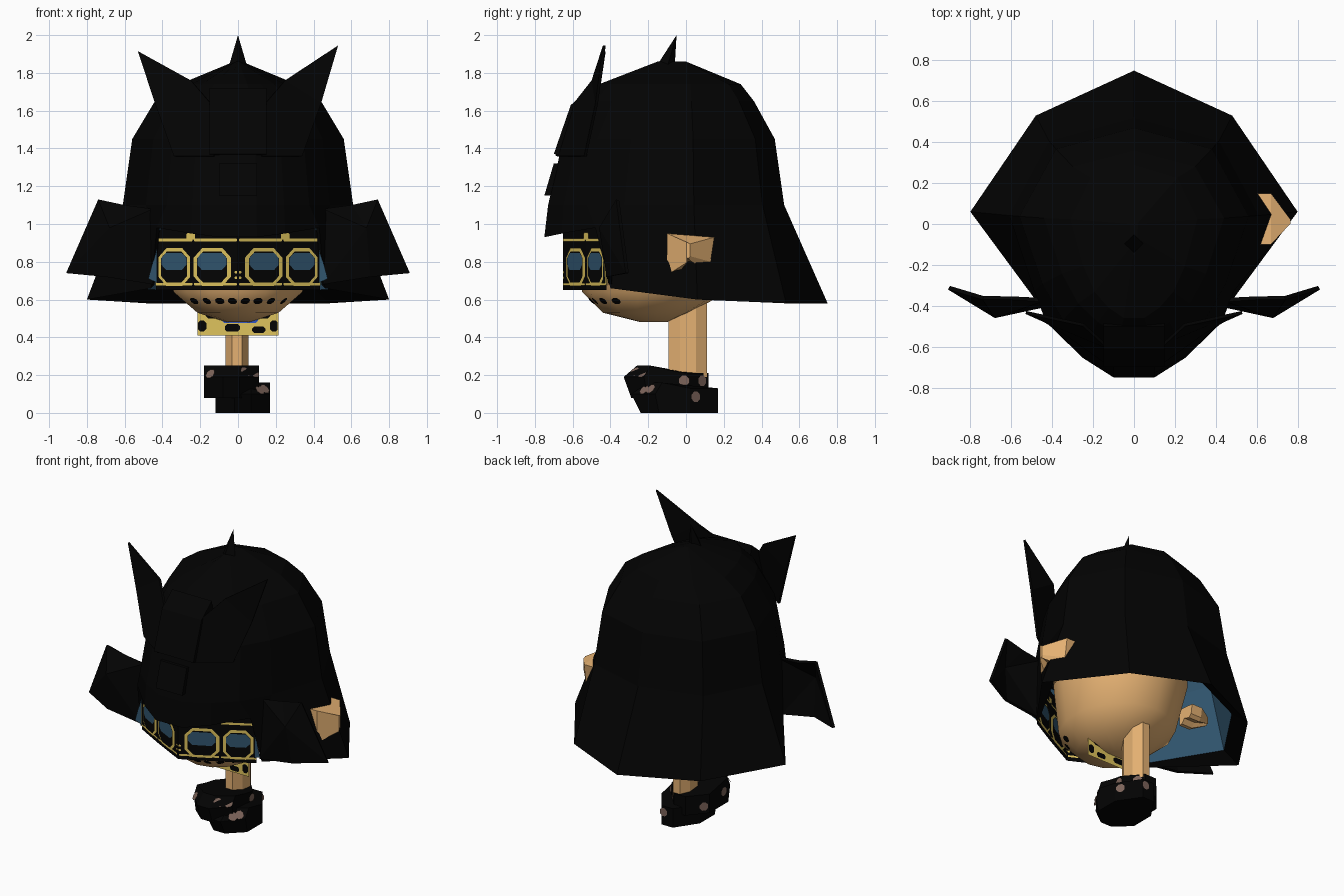
import bpy, bmesh, math
from mathutils import Vector
from mathutils.bvhtree import BVHTree

if "Cube" in bpy.data.objects:
    bpy.data.objects.remove(bpy.data.objects["Cube"], do_unlink=True)


def material(name, r, g, b):
    m = bpy.data.materials.new(name)
    m.use_nodes = True
    m.diffuse_color = (r, g, b, 1)
    node = m.node_tree.nodes["Principled BSDF"]
    node.inputs["Base Color"].default_value = (r, g, b, 1)
    node.inputs["Roughness"].default_value = 0.9
    return m


BLACK = material("black", .001, .001, .001)
SKIN = material("skin", .78, .44, .17)
GOLD = material("gold", .74, .55, .11)
BLUE = material("slate_blue", .03, .09, .155)
BRIGHT = material("bright_blue", .03, .09, .55)
BROWN = material("dusty_brown", .2, .125, .1)


def build(name, verts, faces, mats, smooth=False, thick=0):
    me = bpy.data.meshes.new(name)
    me.from_pydata([tuple(v) for v in verts], [], faces)
    bm = bmesh.new()
    bm.from_mesh(me)
    bmesh.ops.recalc_face_normals(bm, faces=bm.faces)
    bm.to_mesh(me)
    bm.free()
    for m in mats:
        me.materials.append(m)
    for p in me.polygons:
        p.use_smooth = smooth
    ob = bpy.data.objects.new(name, me)
    bpy.context.collection.objects.link(ob)
    if thick:
        ob.modifiers.new("thickness", 'SOLIDIFY').thickness = thick
    return ob


def loft(name, rings, mats, bottom=True, **kw):
    n = len(rings[0])
    faces = [(r * n + i, r * n + (i + 1) % n, (r + 1) * n + (i + 1) % n, (r + 1) * n + i)
             for r in range(len(rings) - 1) for i in range(n)]
    last = (len(rings) - 1) * n
    faces.append(tuple(range(last, last + n)))
    if bottom:
        faces.append(tuple(reversed(range(n))))
    return build(name, [v for r in rings for v in r], faces, mats, **kw)


def mirrored(half):
    return half + [(-x, y, z) for x, y, z in reversed(half[1:])]


def prism(name, profile, x0, x1, mat, taper=1):
    # side profile swept across x, drawn in towards both ends by the taper
    mid = sum(y for y, z in profile) / len(profile)
    layers = [(0, taper), (.35, 1), (.65, 1), (1, taper)]
    return loft(name, [[(x0 + (x1 - x0) * t, mid + (y - mid) * s, z) for y, z in profile]
                       for t, s in layers], [mat])


def octagon(w, h, cut=.3):
    c = min(w, h) * cut
    return [(sx * (w / 2 - a), sz * (h / 2 - b)) for sx, sz, a, b in
            ((1, 1, c, 0), (1, 1, 0, c), (1, -1, 0, c), (1, -1, c, 0),
             (-1, -1, c, 0), (-1, -1, 0, c), (-1, 1, 0, c), (-1, 1, c, 0))]


def decal(name, target, origin, direction, w, h, mat):
    # thin patch laid on a surface where a ray meets it
    me = target.data
    tree = BVHTree.FromPolygons([v.co for v in me.vertices], [tuple(p.vertices) for p in me.polygons])
    hit, normal, _, _ = tree.ray_cast(Vector(origin), Vector(direction))
    if hit is None:
        return
    if normal.dot(Vector(direction)) > 0:
        normal = -normal
    q = normal.to_track_quat('Z', 'Y')
    pts = [hit + normal * .004 + q @ Vector((a, b, 0)) for a, b in octagon(w, h)]
    build(name, pts, [tuple(range(8))], [mat])


# hair: open bell with a lower back and sides, a raised fringe and a turned-in hem
unit = [(0, 1), (.68, .78), (1, .08), (.8, -.45), (.62, -.72), (.4, -.89), (.16, -1)]


def hair_ring(z, hx, front, back):
    return mirrored([(u * hx, v * (back if v > 0 else -front), z) for u, v in unit])


hem_half = [(0, .75, .58), (.48, .53, .58), (.8, .06, .6), (.46, -.4, .66),
            (.43, -.48, .98), (.25, -.655, .95), (.1, -.75, .93)]
hem = mirrored(hem_half)
turn = mirrored([(x * f, y * f, z + (1 - f) * .5) for (x, y, z), f in
                 zip(hem_half, (.86, .86, .86, .96, .96, .96, .96))])
levels = [hair_ring(1.1, .61, -.73, .52), hair_ring(1.45, .56, -.65, .47),
          hair_ring(1.65, .44, -.54, .36), hair_ring(1.74, .31, -.46, .29),
          hair_ring(1.86, .02, -.15, .0)]
loft("hair", [turn, hem] + levels, [BLACK], bottom=False)
loft("hair_lining", [turn] + [[(x * .96, y * .96, z) for x, y, z in r] for r in levels[:3]],
     [BLUE], bottom=False)

# skull and jaw
rings = []
for z, hx, front, back in ((.48, .06, -.24, -.1), (.53, .22, -.44, .02), (.64, .35, -.55, .22),
                           (.95, .41, -.56, .3), (1.3, .4, -.5, .3), (1.55, .2, -.3, .1)):
    mid, half = (front + back) / 2, (back - front) / 2
    rings.append([(hx * math.sin(k * math.tau / 14), mid - half * math.cos(k * math.tau / 14), z)
                  for k in range(14)])
skull = loft("head", rings, [SKIN], smooth=True)
for k in range(8):
    decal("tooth_gap", skull, (-.23 + k * .067, -2, .595), (0, 1, 0), .048, .045, BLACK)

# ears: the left one pokes through the hair, the right one stays under it
outline = [(-.1, .95), (.15, .93), (.13, .8), (.09, .76), (0, .79), (-.05, .73), (-.1, .73)]
for name, side, shift, size in (("left_ear", 1, 0, 1), ("right_ear", -1, .18, .5)):
    layers = [[(side * (x - shift), y * size, .85 + (z - .85) * size) for y, z in outline]
              for x in (.59, .67)]
    layers.append([(side * (.765 - shift), .01 + y * .08, .86 + (z - .86) * .5 * size) for y, z in outline])
    loft(name, layers, [SKIN])

# brow crest, swept horns, side tufts and the lining showing beside the goggles
prism("brow_crest", [(-.7, 1.37), (-.61, 1.63), (-.5, 1.72), (-.45, 1.5), (-.6, 1.36)], -.15, .15, BLACK)
prism("brow_plate", [(-.75, 1.15), (-.7, 1.32), (-.55, 1.32), (-.55, 1.15)], -.1, .1, BLACK)
for s, name in ((1, "left"), (-1, "right")):
    horn = [(.13, -.69, 1.36), (.13, -.61, 1.62), (.25, -.5, 1.76),
            (.53, -.44, 1.93 + s * .015), (.44, -.48, 1.64), (.34, -.54, 1.36)]
    build(name + "_horn", [(s * x, y, z) for x, y, z in horn],
          [(0, 1, 2, 4, 5), (2, 3, 4)], [BLACK], thick=.015)
    tuft = [(.68, -.46, .98), (.45, -.38, 1.08), (.6, -.37, 1.1), (.74, -.37, 1.13),
            (.91, -.32, .74), (.7, -.42, .72), (.45, -.41, .68)]
    build(name + "_tuft", [(s * x, y, z) for x, y, z in tuft],
          [(0, i, i % 6 + 1) for i in range(1, 7)], [BLACK], thick=.02)
    flap = [(.43, -.435, .88), (.475, -.44, .71), (.43, -.435, .69)]
    build(name + "_lining_flap", [(s * x, y, z) for x, y, z in flap], [(0, 1, 2)], [BLUE])
build("top_spike", [(-.05, -.1, 1.83), (0, -.16, 1.83), (.05, -.1, 1.83), (0, -.06, 1.83), (0, -.05, 2)],
      [(i, (i + 1) % 4, 4) for i in range(4)] + [(3, 2, 1, 0)], [BLACK])

# goggles: folded band with framed two-tone lenses, marked on both faces
corners = [Vector(c) for c in ((-.435, -.42, 0), (-.235, -.53, 0), (0, -.65, 0), (.235, -.53, 0), (.435, -.42, 0))]
up = Vector((0, 0, 1))
build("goggle_band", [c + up * z for z in (.65, 1.01) for c in corners],
      [(i, i + 1, i + 6, i + 5) for i in range(4)], [BLACK])


def panel(name, i, t, z, w, h, lift, mat, cut=.2):
    # plates on stretch i of the band: t is the place along it, w a share of its width
    a, along = corners[i], corners[i + 1] - corners[i]
    out = along.normalized().cross(up)
    for face in (1, -1):
        mid = a + along * t + out * face * (.004 + lift) + up * z
        pts = [mid + along.normalized() * p + up * q for p, q in octagon(w * along.length, h, cut)]
        build(name, pts, [tuple(range(8))], [mat])


for i, t in enumerate((.5, .43, .57, .5)):
    panel("lens_frame", i, t, .772, .84, .2, 0, GOLD, .25)
    panel("lens_dark", i, t, .772, .68, .165, .003, BLACK, .22)
    panel("lens_tint", i, t, .802, .66, .09, .005, BLUE, .3)
    panel("upper_trim", i, .5, .915, .96, .015, 0, GOLD)
    panel("lower_trim", i, .5, .682, .96, .013, 0, GOLD)
for i, t in ((1, .96), (2, .04)):
    for z in (.715, .745):
        panel("bridge_trim", i, t, z, .06, .012, 0, GOLD)
for i, t, stud, corner in ((0, .02, .94, .09), (3, .98, .06, .91)):
    panel("end_trim", i, t, .84, .035, .33, .001, GOLD)
    panel("trim_stud", i, stud, .935, .24, .038, .003, GOLD)
    panel("corner_tint", i, corner, .985, .1, .04, .003, BLUE)

# neck
loft("neck", [[(-.005 + .067 * math.sin(a), .01 + .11 * math.cos(a), z)
               for a in (k * math.tau / 8 + math.pi / 8 for k in range(8))] for z in (.19, .6)],
     [SKIN])

# spotted scarf plate
scarf = build("scarf", [(-.215, -.19, .41), (.215, -.19, .41), (.215, -.19, .56), (-.215, -.19, .56)],
              [(0, 1, 2, 3)], [GOLD])
for x, z, w, h in ((-.19, .46, .045, .06), (-.13, .52, .08, .04), (-.03, .45, .08, .04),
                   (.11, .44, .07, .035), (.19, .46, .04, .06), (.13, .52, .08, .04)):
    for d in (-1, 1):
        decal("scarf_spot", scarf, (x, d, z), (0, -d, 0), w, h, BLACK)
decal("scarf_knot", scarf, (.01, -1, .495), (0, 1, 0), .19, .04, BRIGHT)

# stacked boots with worn spots
upper = prism("upper_boot", [(-.33, .19), (-.26, .25), (-.05, .225), (.12, .21), (.12, .08), (-.29, .08)],
              -.18, .11, BLACK, taper=.5)
lower = prism("lower_boot", [(-.29, .1), (-.24, 0), (.17, 0), (.17, .13), (-.2, .16)],
              -.12, .17, BLACK, taper=.4)
for boot, origin, way in ((upper, (-.145, -1, .205), (0, 1, 0)), (upper, (.085, -1, .21), (0, 1, 0)),
                          (lower, (.14, -1, .125), (0, 1, 0)), (upper, (1, -.27, .215), (-1, 0, 0)),
                          (upper, (1, -.01, .17), (-1, 0, 0)), (lower, (1, -.22, .12), (-1, 0, 0)),
                          (lower, (1, .05, .085), (-1, 0, 0)), (upper, (-1, -.15, .17), (1, 0, 0)),
                          (upper, (-1, .03, .13), (1, 0, 0)), (upper, (.04, 1, .17), (0, -1, 0)),
                          (lower, (.05, 1, .09), (0, -1, 0))):
    decal("boot_spot", boot, origin, way, .055, .055, BROWN)
